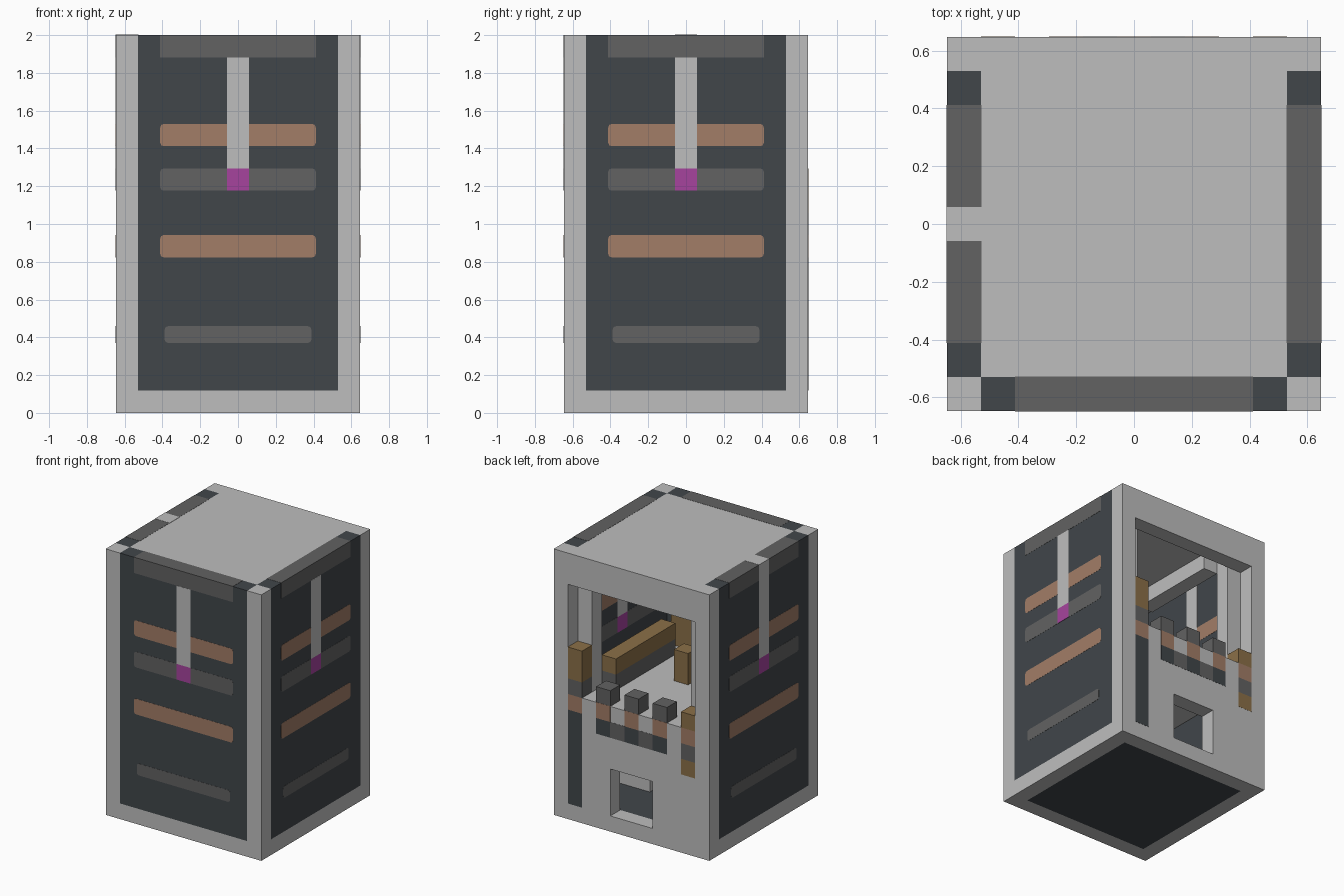
import bpy, bmesh
from mathutils import Matrix

cube = bpy.data.objects.get("Cube")
if cube:
    bpy.data.objects.remove(cube, do_unlink=True)

U = 2 / 17      # one block
E = 0.01        # lift of coloured inlays


def material(name, rgb):
    m = bpy.data.materials.new(name)
    m.use_nodes = True
    lin = [((c / 255 + 0.055) / 1.055) ** 2.4 for c in rgb] + [1]
    m.diffuse_color = lin
    m.node_tree.nodes["Principled BSDF"].inputs["Base Color"].default_value = lin
    return m


light = material("light_grey", (190, 190, 190))
slate = material("slate", (65, 70, 74))
grey = material("mid_grey", (98, 98, 98))
copper = material("copper", (162, 125, 103))
magenta = material("magenta", (166, 68, 158))
wood = material("ochre", (139, 112, 72))


def box(name, xs, ys, zs, mat, turn=0, rounding=0):
    """Box between limits in blocks, turned by quarter turns about z."""
    bm = bmesh.new()
    bmesh.ops.create_cube(bm, size=1)
    for v in bm.verts:
        for i, (lo, hi) in enumerate((xs, ys, zs)):
            v.co[i] = (lo + (v.co[i] + 0.5) * (hi - lo)) * U
    if rounding:
        edges = [e for e in bm.edges
                 if abs(e.verts[0].co.y - e.verts[1].co.y) > 0.5 * U]
        bmesh.ops.bevel(bm, geom=edges, offset=rounding * U, segments=2,
                        profile=0.5, affect='EDGES')
    bm.transform(Matrix.Rotation(turn * 1.5707963, 4, 'Z'))
    mesh = bpy.data.meshes.new(name)
    bm.to_mesh(mesh)
    bm.free()
    mesh.materials.append(mat)
    ob = bpy.data.objects.new(name, mesh)
    bpy.context.collection.objects.link(ob)
    return ob


# Corner posts and the inner posts behind the window
for sx in (-1, 1):
    for sy in (-1, 1):
        box("corner_post", sorted((4.5 * sx, 5.5 * sx)),
            sorted((4.5 * sy, 5.5 * sy)), (0, 17), light)
    box("inner_post", sorted((3.5 * sx, 4.5 * sx)), (3.5, 4.5), (8, 16), light)

# Base and roof
box("base_panel", (-4.5, 4.5), (-4.5, 4.5), (0, 1), slate)
box("roof", (-4.5, 4.5), (-4.5, 5.5), (16, 17), light)

# Three matching side walls: front, +x and -x
for side, turn in (("front", 0), ("left", 1), ("right", -1)):
    wall = (-5.5, -4.5)
    inlay = (-5.5 - E, -4.5 + E)
    strip = (-5.5 - 2 * E, -4.5 + 2 * E)
    box(side + "_sill", (-4.5, 4.5), wall, (0, 1), light, turn)
    box(side + "_wall", (-4.5, 4.5), wall, (1, 17), slate, turn)
    box(side + "_top_bar", (-3.5, 3.5), inlay, (16, 17 + E), grey, turn)
    for z, mat in ((12, copper), (10, grey), (7, copper)):
        box(side + "_bar", (-3.5, 3.5), inlay, (z, z + 1), mat, turn, 0.15)
    box(side + "_low_bar", (-3.3, 3.3), inlay, (3.15, 3.9), grey, turn, 0.15)
    top = 17 + 2 * E if side == "right" else 16
    box(side + "_strip", (-0.5, 0.5), strip, (11, top), light, turn)
    box(side + "_strip_tip", (-0.5, 0.5), strip, (10, 11), magenta, turn)

# Back wall with a prize hatch and a large window
back = (4.5, 5.5)
proud = (4.5 - E, 5.5 + E)
box("back_sill", (-4.5, 4.5), back, (0, 1), light)
for xs in ((-4.5, -1.5), (1.5, 4.5)):
    box("hatch_side", xs, back, (1, 4), light)
box("back_wall", (-4.5, 4.5), back, (4, 8), light)
box("window_lintel", (-4.5, 4.5), back, (15, 16), light)

# Coloured block columns at both ends of the window sill
for xs, column in (((3.5, 4.5), ((1, 7, slate), (7, 8, copper),
                                 (8, 9, grey), (9, 11, wood))),
                   ((-4.5, -3.5), ((5, 6, wood), (6, 7, grey),
                                   (7, 8, copper), (8, 9, wood)))):
    for z0, z1, mat in column:
        box("sill_column", xs, proud, (z0, z1), mat)

# Control buttons with their inlays
for i in range(5):
    x = i - 2.5
    if i % 2 == 0:
        box("button", (x, x + 1), back, (8, 9), grey)
        box("button_front", (x, x + 1), proud, (7, 8 + E), copper)
        box("button_base", (x, x + 1), proud, (6, 7), slate)
    else:
        box("button_gap", (x, x + 1), proud, (6, 7), grey)

# Chamber floor around the prize chute
box("floor_back", (-4.5, 4.5), (-0.5, 4.5), (7, 8), light)
box("floor_side", (-0.5, 4.5), (-4.5, -0.5), (7, 8), light)
box("floor_edge", (-4.5, -3.5), (-4.5, -0.5), (7, 8), light)
box("floor_front", (-3.5, -0.5), (-4.5, -3.5), (7, 8), light)
box("chute_step", (1.5, 4.5), (-1.5, 1.5), (1, 2), light)

# Prizes
box("long_prize_base", (2.5, 3.5), (-2.5, 3.5), (8, 9), grey)
box("long_prize", (2.5, 3.5), (-2.5, 3.5), (9, 10), wood)
box("corner_prize", (1.5, 3.5), (-4.4, -3.5), (8, 11), wood)
box("centre_prize", (-0.5, 0.5), (-0.5, 0.5), (8, 10), wood)

# Rail under the roof
box("ceiling_rail", (-3.5, -2.5), (-2.5, 3.5), (15, 16), light)
